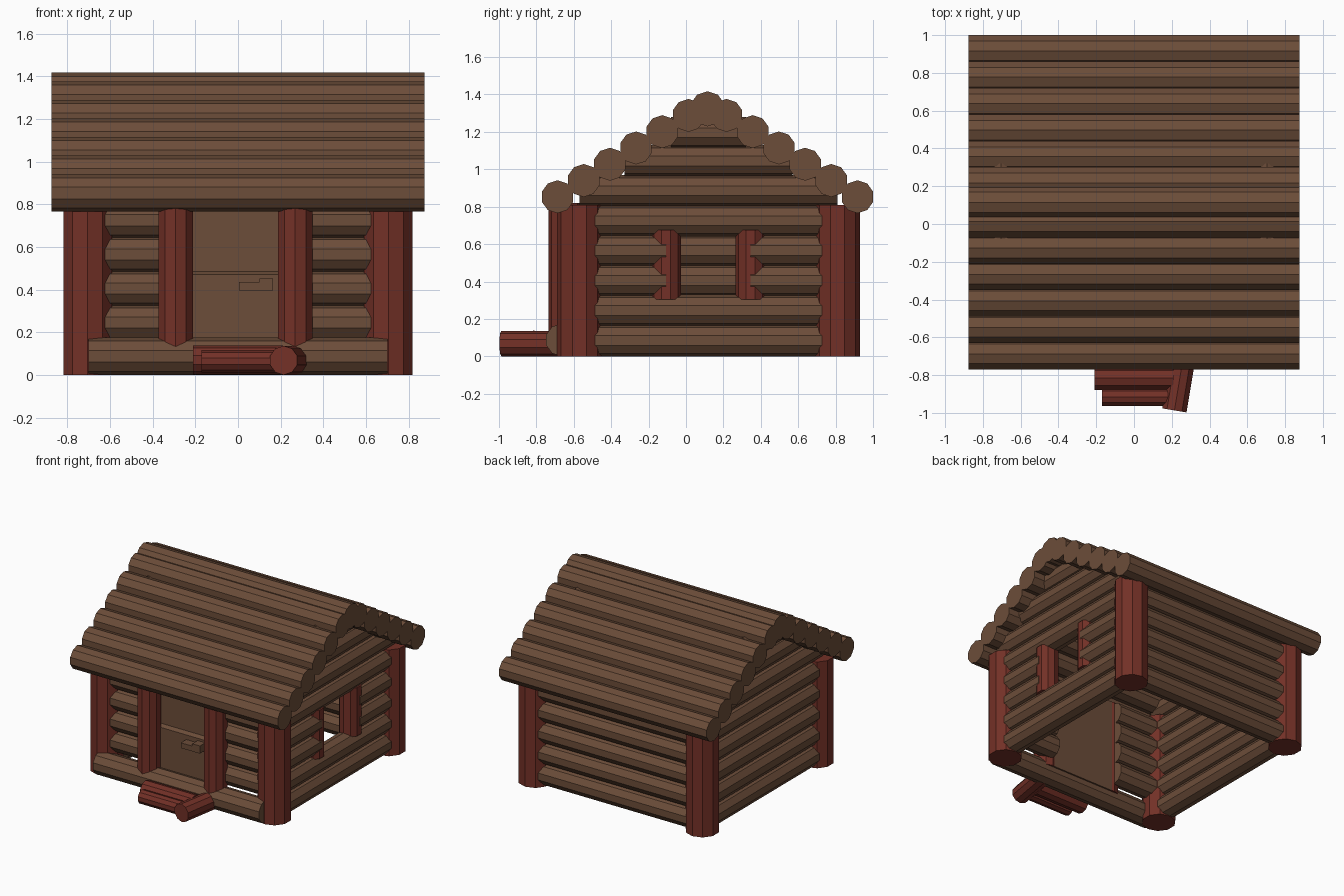
import bpy, bmesh, math
from mathutils import Vector

if "Cube" in bpy.data.objects:
    bpy.data.objects.remove(bpy.data.objects["Cube"])


def material(name, rgb):
    m = bpy.data.materials.new(name)
    m.diffuse_color = (*rgb, 1.0)
    m.use_nodes = True
    m.node_tree.nodes["Principled BSDF"].inputs["Base Color"].default_value = m.diffuse_color
    return m


BROWN = material("brown_wood", (0.150, 0.074, 0.041))
RED = material("red_wood", (0.171, 0.030, 0.020))
SIDES = 10
MID_Y = 0.12          # middle of the cabin in depth
FRONT, BACK = -0.57, 0.81
WALL_X = 0.705


def loft(name, ring_a, ring_b, mat):
    """Solid between two matching outlines."""
    bm = bmesh.new()
    a = [bm.verts.new(p) for p in ring_a]
    b = [bm.verts.new(p) for p in ring_b]
    n = len(a)
    bm.faces.new(a)
    bm.faces.new(b[::-1])
    for i in range(n):
        j = (i + 1) % n
        bm.faces.new((a[j], a[i], b[i], b[j]))
    bmesh.ops.recalc_face_normals(bm, faces=bm.faces)
    me = bpy.data.meshes.new(name)
    bm.to_mesh(me)
    bm.free()
    me.materials.append(mat)
    ob = bpy.data.objects.new(name, me)
    bpy.context.collection.objects.link(ob)
    return ob


def log(name, p, q, r, mat=BROWN):
    """Ten-sided log from p to q with an edge along its top."""
    p, q = Vector(p), Vector(q)
    d = (q - p).normalized()
    if abs(d.z) > 0.9:
        u, v = Vector((1, 0, 0)), Vector((0, 1, 0))
    else:
        v = Vector((0, 0, 1))
        u = v.cross(d).normalized()
    ring = []
    for i in range(SIDES):
        t = math.pi / 2 + 2 * math.pi * i / SIDES
        ring.append((u * math.cos(t) + v * math.sin(t)) * r)
    return loft(name, [p + o for o in ring], [q + o for o in ring], mat)


# Corner posts
for x in (-WALL_X, WALL_X):
    for y in (FRONT, BACK):
        log("corner_post", (x, y, 0), (x, y, 0.81), 0.12, RED)

# Walls: five layers of logs, with a door gap in front and a window gap on the right
POST_L, POST_R = -0.293, 0.268
WIN = (MID_Y - 0.227, MID_Y + 0.225)
R = 0.085
for i in range(5):
    z = 0.085 + 0.16 * i
    log("back_wall_log", (-0.7, BACK, z), (0.7, BACK, z), R)
    log("left_wall_log", (-WALL_X, FRONT, z), (-WALL_X, BACK, z), R)
    if i in (2, 3):
        log("right_wall_log", (WALL_X, FRONT, z), (WALL_X, WIN[0], z), R)
        log("right_wall_log", (WALL_X, WIN[1], z), (WALL_X, BACK, z), R)
    else:
        log("right_wall_log", (WALL_X, FRONT, z), (WALL_X, BACK, z), R)
    if i > 0:
        log("front_wall_log", (-0.7, FRONT, z), (POST_L, FRONT, z), R)
        log("front_wall_log", (POST_R, FRONT, z), (0.7, FRONT, z), R)

# Gable logs
for x in (-WALL_X, WALL_X):
    for z, half in ((0.885, 0.69), (1.045, 0.45), (1.195, 0.2)):
        log("gable_log", (x, MID_Y - half, z), (x, MID_Y + half, z), R)

# Window posts
for y in WIN:
    log("window_post", (WALL_X, y, 0.305), (WALL_X, y, 0.675), 0.08, RED)

# Threshold log and door posts
log("threshold_log", (-0.7, -0.665, 0.0875), (0.7, -0.665, 0.0875), 0.0875)
for x in (POST_L, POST_R):
    log("door_post", (x, -0.65, 0.1), (x, -0.65, 0.82), 0.085, RED)

# Door with a thicker lower half
profile = [(-0.57, 0.1), (-0.63, 0.1), (-0.63, 0.47), (-0.60, 0.485),
           (-0.60, 0.82), (-0.57, 0.82)]
loft("door", [(POST_L, y, z) for y, z in profile],
     [(POST_R, y, z) for y, z in profile], BROWN)

# Door handle
outline = [(0.005, 0.395), (0.165, 0.395), (0.165, 0.453), (0.10, 0.453),
           (0.10, 0.435), (0.005, 0.435)]
loft("door_handle", [(x, -0.695, z) for x, z in outline],
     [(x, -0.62, z) for x, z in outline], BROWN)

# Roof: six logs on each slope and a ridge log
EAVE = 0.802
for s in (-1, 1):
    for i in range(6):
        y = 0.115 + s * (EAVE - 0.14 * i)
        z = 0.853 + 0.087 * i
        log("roof_log", (-0.875, y, z), (0.875, y, z), 0.088)
log("ridge_log", (-0.875, 0.115, 1.323), (0.875, 0.115, 1.323), 0.094)

# Steps
log("upper_step_log", (-0.21, -0.815, 0.07), (0.21, -0.815, 0.07), 0.068, RED)
log("lower_step_log", (-0.17, -0.915, 0.064), (0.2, -0.915, 0.064), 0.052, RED)
log("step_side_log", (0.214, -0.987, 0.068), (0.268, -0.665, 0.068), 0.068, RED)
